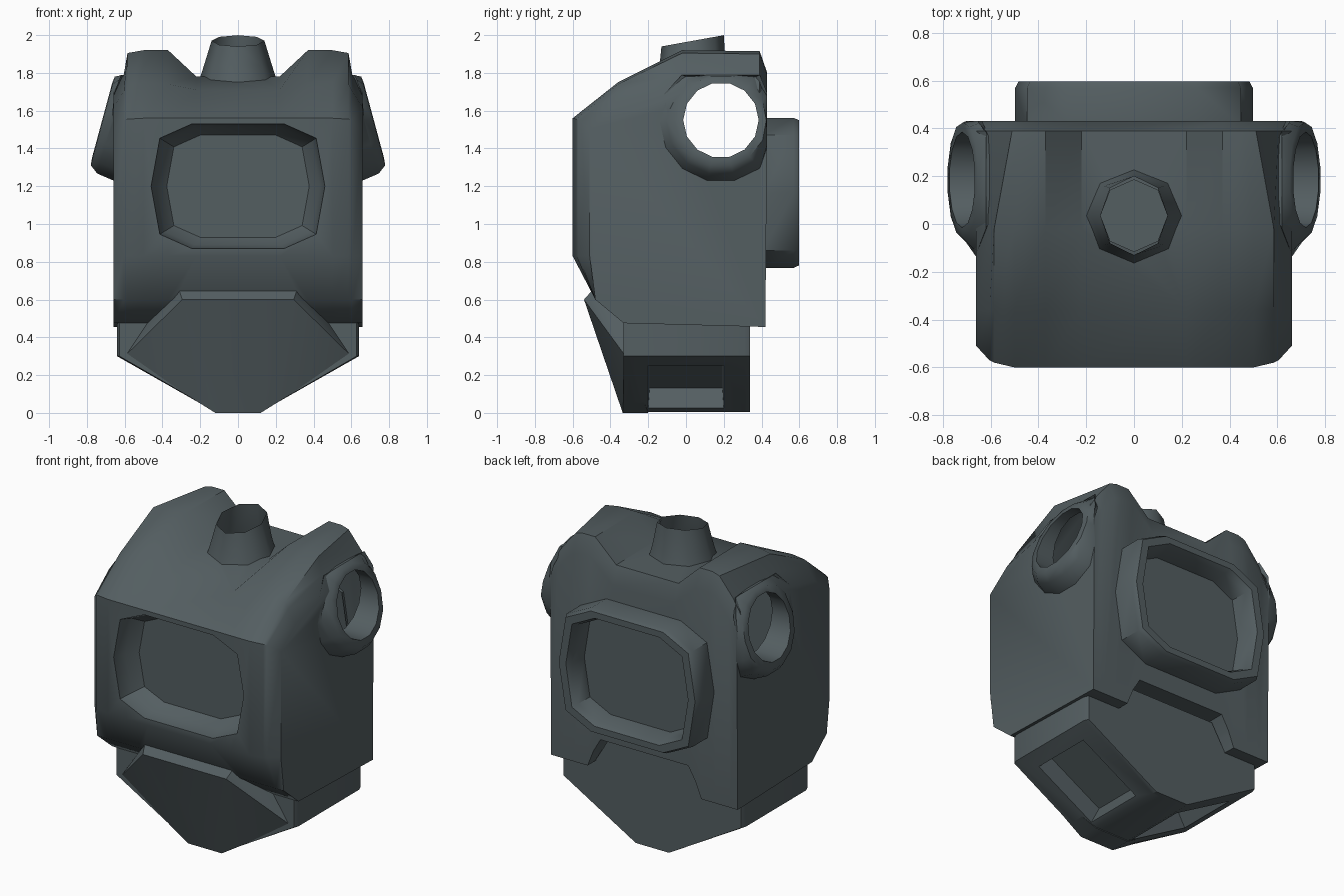
import bpy, bmesh, math

if "Cube" in bpy.data.objects:
    bpy.data.objects.remove(bpy.data.objects["Cube"])

grey = bpy.data.materials.new("slate_grey")
grey.diffuse_color = (0.088, 0.112, 0.12, 1)
grey.use_nodes = True
grey.node_tree.nodes["Principled BSDF"].inputs["Base Color"].default_value = grey.diffuse_color


def finish(name, bm, angle=40):
    bmesh.ops.recalc_face_normals(bm, faces=bm.faces[:])
    me = bpy.data.meshes.new(name)
    bm.to_mesh(me)
    bm.free()
    ob = bpy.data.objects.new(name, me)
    bpy.context.collection.objects.link(ob)
    me.materials.append(grey)
    smooth(ob, angle)
    return ob


def smooth(ob, angle):
    bpy.ops.object.select_all(action='DESELECT')
    ob.select_set(True)
    bpy.context.view_layer.objects.active = ob
    bpy.ops.object.shade_smooth_by_angle(angle=math.radians(angle))


def loft(rings, cap_start=True, cap_end=True):
    """Skin a list of equal-length point rings."""
    bm = bmesh.new()
    vs = [[bm.verts.new(p) for p in r] for r in rings]
    n = len(rings[0])
    for a, b in zip(vs, vs[1:]):
        for i in range(n):
            j = (i + 1) % n
            bm.faces.new((a[i], a[j], b[j], b[i]))
    if cap_start:
        bm.faces.new(vs[0])
    if cap_end:
        bm.faces.new(vs[-1])
    return bm


def cut(ob, cutter):
    m = ob.modifiers.new("cut", 'BOOLEAN')
    m.operation, m.solver, m.object = 'DIFFERENCE', 'EXACT', cutter
    bpy.ops.object.select_all(action='DESELECT')
    ob.select_set(True)
    bpy.context.view_layer.objects.active = ob
    bpy.ops.object.modifier_apply(modifier=m.name)
    bpy.data.objects.remove(cutter)


def panel(w, h, y, zc, k=1.0):
    """Rounded panel outline in the xz plane; k shrinks it by an absolute-ish border."""
    q = [(1, 0), (.9, .77), (.53, 1)]
    pts = q + [(-x, z) for x, z in q[::-1]]
    pts = pts[:5] + [(-1, 0)] + [(-.9, -.77), (-.53, -1), (.53, -1), (.9, -.77)]
    return [(x * w * k, y, zc + z * h * k) for x, z in pts]


# chest shell: side profiles lofted across the width
def profile(x, top, front, shoulder_z, mid_z, back_x=None):
    bx = x if back_x is None else back_x
    p = [(-.33, .475), (-.48, .6), (-.6, .83), (-.6, shoulder_z), (-.36, mid_z),
         (-.02, top), (.39, top - .005), (.43, top - .12), (.42, .455)]
    return [(bx if i in (6, 7) else x, max(y, front), z) for i, (y, z) in enumerate(p)]


half = [(.22, 1.78, -.6, 1.56, 1.71), (.37, 1.92, -.6, 1.56, 1.74),
        (.5, 1.92, -.6, 1.56, 1.75, .46), (.585, 1.905, -.58, 1.555, 1.74, .51),
        (.605, 1.79, -.57, 1.55, 1.7), (.66, 1.7, -.51, 1.5, 1.62)]
rings = []
for s in half[::-1]:
    rings.append([(-x, y, z) for x, y, z in profile(*s)])
for s in half:
    rings.append(profile(*s))
chest = finish("chest_shell", loft(rings))

# front window recess
cut(chest, finish("window_cutter", loft([
    panel(.46, .33, -.65, 1.2), panel(.46, .33, -.595, 1.2),
    panel(.46, .33, -.52, 1.2, .94), panel(.46, .33, -.46, 1.2, .82)])))

# notch in the lower hem
notch = [(.44, .3), (.40, .46), (.36, .56), (.31, .645)]
notch += [(-x, z) for x, z in notch[::-1]]
cut(chest, finish("notch_cutter", loft([[(x, y, z) for x, z in notch] for y in (-1, 1)])))

# arm and neck openings
AY, AZ, AR, N = .185, 1.55, .2, 14


def arm_ring(r, xf, ymax=9, zmax=9):
    out = []
    for i in range(N):
        a = 2 * math.pi * i / N
        y, z = min(AY + r * math.cos(a), ymax), min(AZ + r * math.sin(a), zmax)
        out.append((xf(z), y, z))
    return out


def neck_ring(rx, ry, zf, yc=.035):
    out = []
    for i in range(8):
        a = 2 * math.pi * i / 8
        y = yc + ry * math.cos(a)
        out.append((rx * math.sin(a), y, zf(y)))
    return out


cut(chest, finish("arm_cutter", loft([arm_ring(AR, lambda z: x) for x in (-1, 1)])))
cut(chest, finish("neck_cutter", loft([neck_ring(.14, .15, lambda y: h) for h in (1.55, 2.1)])))

# leave the shell open: drop the tunnel walls
bm = bmesh.new()
bm.from_mesh(chest.data)


def in_hole(v):
    x, y, z = v.co
    return (math.hypot(y - AY, z - AZ) < AR + .003
            or math.hypot(x / .14, (y - .035) / .15) < 1.02)


walls = [f for f in bm.faces if all(in_hole(v) for v in f.verts)]
bmesh.ops.delete(bm, geom=walls, context='FACES')
bm.to_mesh(chest.data)
bm.free()
smooth(chest, 40)

# arm sockets with tilted mouths
mouth = lambda z: .665 + (1.75 - z) * .27
for side, label in ((1, "right"), (-1, "left")):
    rs = [arm_ring(.33, lambda z: .62 if z > 1.7 else .655, .43, 1.79),
          arm_ring(.29, lambda z: mouth(z) - .05, .43, 1.79),
          arm_ring(.245, lambda z: mouth(z) - .004, .425, 1.78),
          arm_ring(AR, mouth),
          arm_ring(AR, lambda z: .6)]
    rs = [[(side * x, y, z) for x, y, z in r] for r in rs]
    finish(label + "_arm_socket", loft(rs, False, False), 50)

# neck collar
finish("neck_collar", loft([
    neck_ring(.21, .2, lambda y: 1.745),
    neck_ring(.18, .175, lambda y: 1.84),
    neck_ring(.14, .165, lambda y: 1.94 + (y + .13) * .18)], False, False), 50)

# back frame with recess
B = (.497, .397)
finish("back_frame", loft([
    panel(*B, .41, 1.165), panel(*B, .57, 1.165), panel(*B, .597, 1.165, .97),
    panel(*B, .597, 1.165, .87), panel(*B, .56, 1.165, .83), panel(*B, .46, 1.165, .8)],
    False, True), 50)

# pelvis block with leg openings on the sloping underside
out = [(.12, .005), (.64, .3), (.64, .48), (.4, .48), (.31, .63)]
out += [(-x, z) for x, z in out[::-1]]


def slab(y, k):
    return [(x * k, y, .3 + (z - .3) * k if z > .1 else z) for x, z in out]


bm = loft([slab(-.33, .98), slab(-.30, 1), slab(.31, 1), slab(.34, .98)])
bmesh.ops.recalc_face_normals(bm, faces=bm.faces[:])
bm.normal_update()
slopes = [f for f in bm.faces if f.normal.z < -.5 and abs(f.normal.x) > .3
          and f.calc_area() > .2]
bmesh.ops.inset_individual(bm, faces=slopes, thickness=.05)
for f in slopes:
    for v in f.verts:
        z = .25 if v.co.z > .15 else .025
        x = .12 + (z - .005) / .295 * .52
        v.co = (math.copysign(x, v.co.x), math.copysign(.2, v.co.y), z)
bm.normal_update()
bmesh.ops.inset_individual(bm, faces=slopes, thickness=.01, depth=-.12)
finish("pelvis", bm, 30)

# sloped front guard
bm = bmesh.new()
for x, y, z in [(.31, -.5, .645), (.295, -.54, .6), (.4, -.41, .4), (.5, -.3, .46),
                (.6, -.32, .3), (.12, -.335, 0), (.3, -.2, .64), (.12, -.2, .0)]:
    for s in (1, -1):
        bm.verts.new((s * x, y, z))
bmesh.ops.convex_hull(bm, input=bm.verts[:])
bmesh.ops.dissolve_limit(bm, angle_limit=.01, verts=bm.verts[:], edges=bm.edges[:])
finish("front_guard", bm, 40)
